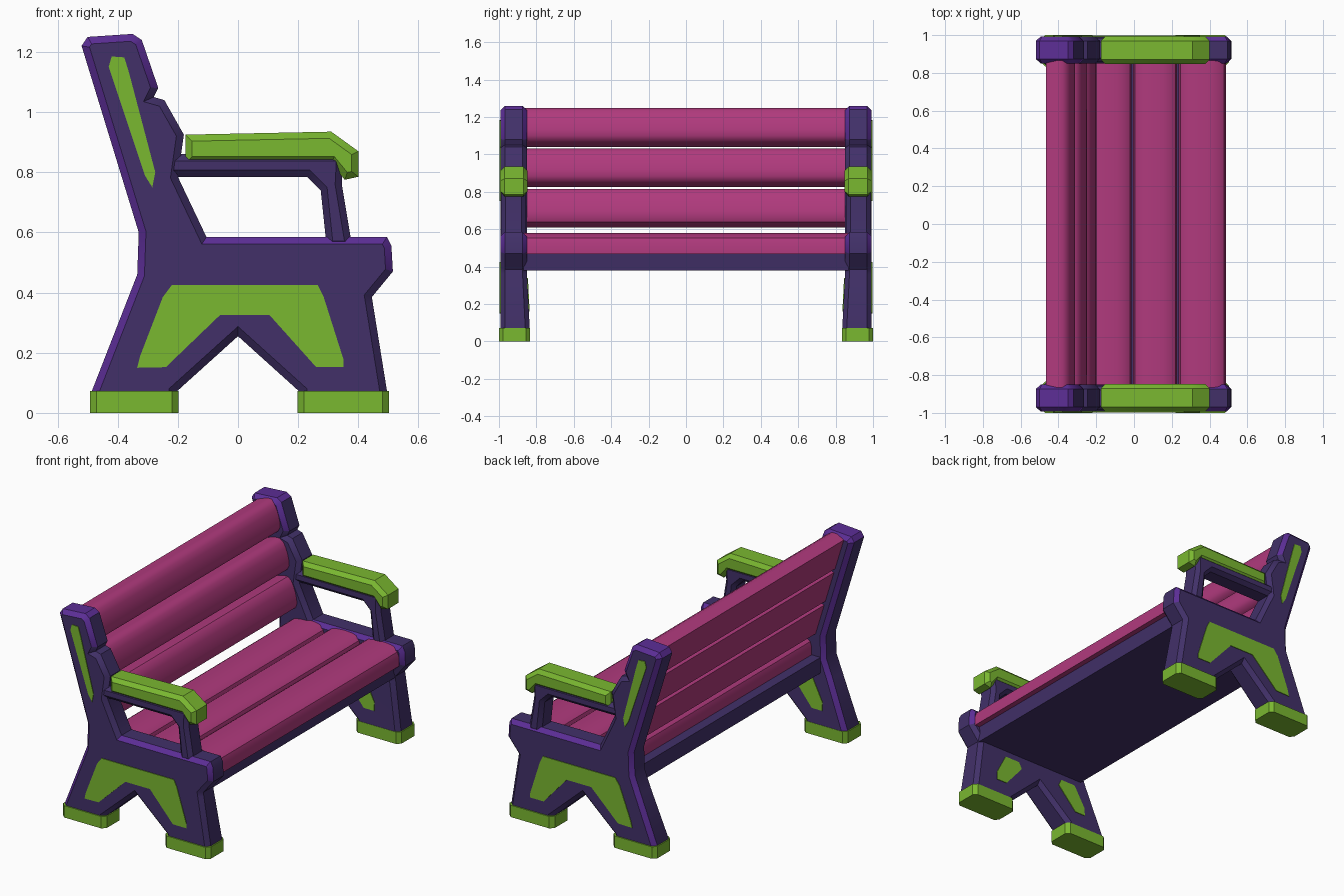
import bpy, bmesh
from mathutils import Vector

if "Cube" in bpy.data.objects:
    bpy.data.objects.remove(bpy.data.objects["Cube"])


def material(name, rgb):
    m = bpy.data.materials.new(name)
    m.diffuse_color = (*rgb, 1)
    m.use_nodes = True
    m.node_tree.nodes["Principled BSDF"].inputs["Base Color"].default_value = m.diffuse_color
    return m


DARK = material("dark purple", (0.054, 0.030, 0.141))
LIGHT = material("light purple", (0.107, 0.027, 0.305))
GREEN = material("green", (0.195, 0.479, 0.030))
PINK = material("pink", (0.434, 0.042, 0.205))


def inset(pts, d):
    """Mitred inward offset of a counter-clockwise outline."""
    out = []
    for i, p in enumerate(pts):
        e1 = (p - pts[i - 1]).normalized()
        e2 = (pts[(i + 1) % len(pts)] - p).normalized()
        n1, n2 = Vector((-e1.y, e1.x)), Vector((-e2.y, e2.x))
        out.append(p + (n1 + n2) * d / (1 + n1.dot(n2)))
    return out


def prism(name, outline, lo, hi, mats, bevel=0.0, mirror=True, axis="y",
          rule=None, taper=False):
    """Extrude an outline along y (or z), optionally with chamfered rims."""
    pts = [Vector(p) for p in outline]
    area = sum(a.x * b.y - b.x * a.y for a, b in zip(pts, pts[1:] + pts[:1]))
    if area < 0:
        pts.reverse()
    layers = [(lo, pts), (hi, pts)]
    if bevel:
        small = inset(pts, bevel)
        layers = [(lo, small), (lo + bevel, pts), (hi - bevel, pts), (hi, small)]
    bm = bmesh.new()
    rings = [[bm.verts.new((p.x, d, p.y) if axis == "y" else (p.x, p.y, d))
              for p in ring] for d, ring in layers]
    bm.faces.new(rings[0])
    bm.faces.new(rings[-1])
    n = len(pts)
    for k in range(len(rings) - 1):
        for i in range(n):
            j = (i + 1) % n
            f = bm.faces.new((rings[k][i], rings[k][j], rings[k + 1][j], rings[k + 1][i]))
            if rule:
                e = (pts[j] - pts[i]).normalized()
                f.material_index = rule((pts[i] + pts[j]) / 2, e.y, len(rings) == 4 and k != 1)
    if taper:  # inner side of the legs thickens toward the ground
        bmesh.ops.bisect_plane(bm, geom=bm.verts[:] + bm.edges[:] + bm.faces[:],
                               plane_co=(0, 0, 0.36), plane_no=(0, 0, 1))
        for v in bm.verts:
            if v.co.y < 0.9:
                v.co.y -= 0.05 * max(0, 0.36 - v.co.z)
    bmesh.ops.recalc_face_normals(bm, faces=bm.faces[:])
    me = bpy.data.meshes.new(name)
    bm.to_mesh(me)
    bm.free()
    for m in mats:
        me.materials.append(m)
    ob = bpy.data.objects.new(name, me)
    bpy.context.collection.objects.link(ob)
    if mirror:
        mod = ob.modifiers.new("mirror", "MIRROR")
        mod.use_axis = (False, True, False)
    return ob


# End frames: backrest post, seat side and legs in one outline
def frame_rule(mid, ez, is_bevel):
    top = mid.y > 1.2
    back = ez < -0.5 and mid.x < -0.3
    seat = mid.y > 0.45 and mid.x > 0.45 or 0.57 < mid.y < 0.6
    neck = mid.y > 1.1
    return 1 if top or (is_bevel and (back or seat or neck)) else 0


frame = [(-0.485, 0.03), (-0.485, 0.075), (-0.335, 0.46), (-0.33, 0.60),
         (-0.52, 1.22), (-0.50, 1.25), (-0.35, 1.26), (-0.32, 1.24),
         (-0.265, 1.08), (-0.28, 1.05), (-0.245, 1.04), (-0.18, 0.925),
         (-0.20, 0.785), (-0.105, 0.585), (0.495, 0.585), (0.51, 0.555),
         (0.515, 0.47), (0.445, 0.385), (0.495, 0.075), (0.495, 0.03),
         (0.205, 0.03), (0.205, 0.07), (0, 0.255), (-0.205, 0.07), (-0.205, 0.03)]
prism("end_frame", frame, 0.85, 0.993, [DARK, LIGHT], bevel=0.024,
      rule=frame_rule, taper=True)

# Feet
for label, x0, x1 in (("back", -0.492, -0.198), ("front", 0.198, 0.502)):
    c, y0, y1 = 0.022, 0.834, 1.0
    prism(label + "_foot",
          [(x0 + c, y0), (x1 - c, y0), (x1, y0 + c), (x1, y1 - c),
           (x1 - c, y1), (x0 + c, y1), (x0, y1 - c), (x0, y0 + c)],
          0, 0.072, [GREEN], axis="z")

# Arm support and green armrest
prism("arm_support", [(-0.25, 0.785), (-0.25, 0.86), (0.35, 0.86), (0.345, 0.76),
                      (0.38, 0.55), (0.295, 0.55), (0.275, 0.74), (0.23, 0.785)],
      0.858, 0.986, [DARK], bevel=0.022)
prism("armrest", [(-0.175, 0.83), (-0.175, 0.925), (0.31, 0.935), (0.40, 0.87),
                  (0.40, 0.785), (0.355, 0.775), (0.31, 0.83)],
      0.848, 0.992, [GREEN], bevel=0.022)

# Green inlay plates
prism("post_inlay", [(-0.43, 1.15), (-0.42, 1.185), (-0.378, 1.182), (-0.362, 1.13),
                     (-0.275, 0.80), (-0.285, 0.75), (-0.31, 0.79)],
      0.989, 0.997, [GREEN])
prism("leg_inlay", [(-0.335, 0.15), (-0.325, 0.19), (-0.25, 0.385), (-0.22, 0.425),
                    (0.265, 0.425), (0.285, 0.385), (0.35, 0.18), (0.35, 0.152),
                    (0.26, 0.152), (0.105, 0.325), (-0.06, 0.325), (-0.24, 0.152)],
      0.989, 0.997, [GREEN])
for label, s in (("back", -1), ("front", 1)):
    prism(label + "_inner_inlay",
          [(s * x, z) for x, z in ((0.33, 0.16), (0.33, 0.21), (0.26, 0.34),
                                   (0.16, 0.34), (0.14, 0.30), (0.26, 0.16))],
          0.846, 0.853, [GREEN], taper=True)

# Dark base under the seat
prism("seat_base", [(-0.31, 0.38), (0.445, 0.38), (0.455, 0.475), (-0.31, 0.475)],
      -0.87, 0.87, [DARK], mirror=False)

# Rounded slats: u runs along the slat width, v is the bulge outward
BULGE = [(0, 0), (0, 0.5), (0.04, 0.75), (0.15, 0.92), (0.32, 0.98), (0.5, 1),
         (0.68, 0.98), (0.85, 0.92), (0.96, 0.75), (1, 0.5), (1, 0)]


def slat(name, start, along, out):
    start, along, out = Vector(start), Vector(along), Vector(out)
    prism(name, [start + along * u + out * v for u, v in BULGE],
          -0.865, 0.865, [PINK], mirror=False)


for i, (x0, x1) in enumerate(((-0.25, -0.013), (-0.005, 0.228), (0.236, 0.487))):
    slat(f"seat_slat_{i + 1}", (x0, 0.468), (x1 - x0, 0), (0, 0.113))

for i, (z, t) in enumerate(((0.61, 0.10), (0.825, 0.115), (1.04, 0.12))):
    x = -0.46 + 0.305 * (1.21 - z)
    slat(f"back_slat_{i + 1}", (x, z), (-0.058, 0.19), (0.957 * t, 0.29 * t))

# Smooth shading with crisp edges
bpy.ops.object.select_all(action="SELECT")
bpy.context.view_layer.objects.active = bpy.context.collection.objects[0]
bpy.ops.object.shade_smooth_by_angle(angle=0.6)
